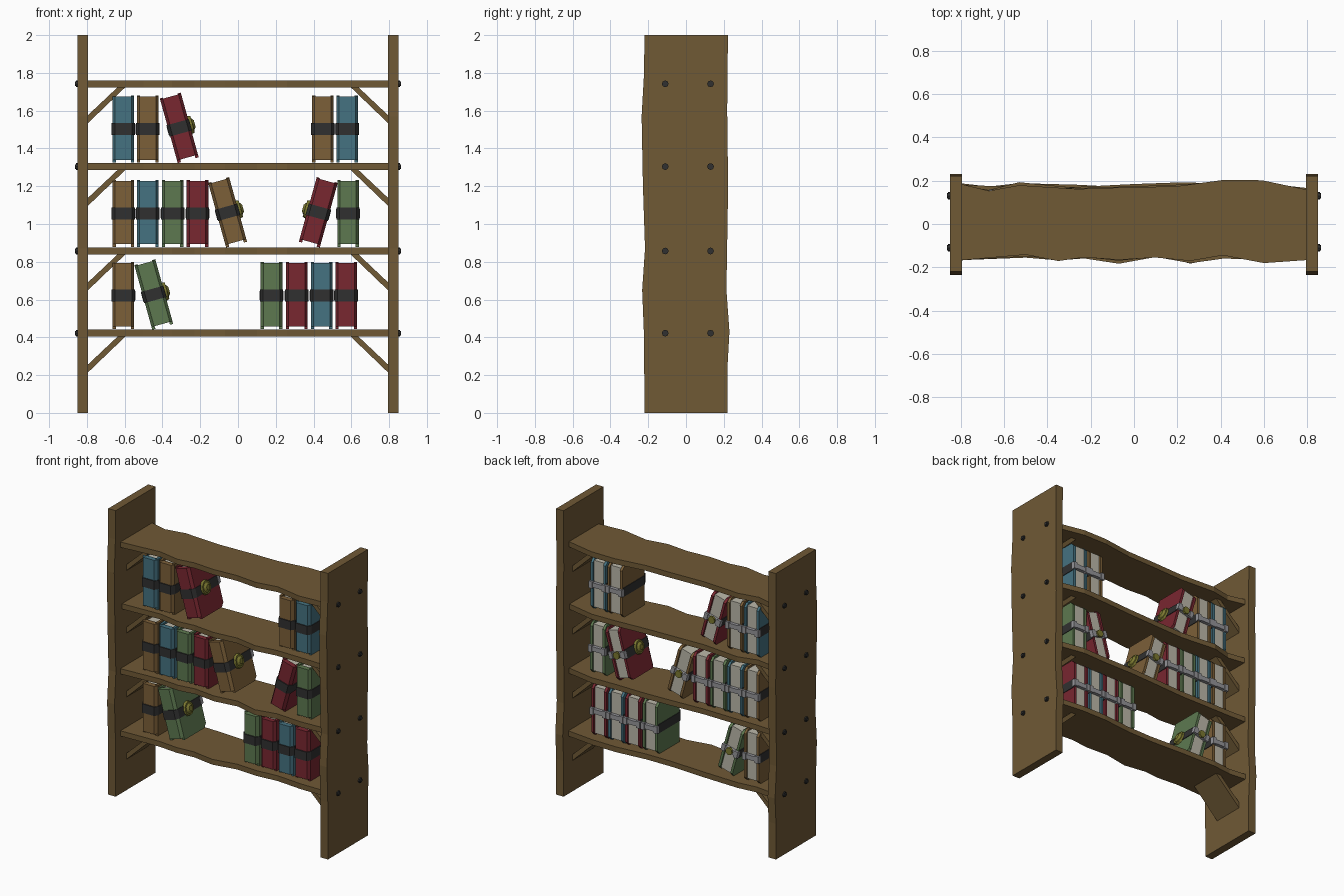
import bpy, bmesh, math, random
from mathutils import Matrix, Vector

if "Cube" in bpy.data.objects:
    bpy.data.objects.remove(bpy.data.objects["Cube"])

random.seed(4)


def material(name, rgb):
    m = bpy.data.materials.new(name)
    m.diffuse_color = (*rgb, 1)
    m.use_nodes = True
    m.node_tree.nodes["Principled BSDF"].inputs["Base Color"].default_value = m.diffuse_color
    return m


WOOD = material("wood", (0.16, 0.10, 0.036))
IRON = material("dark_iron", (0.03, 0.03, 0.03))
STRAP = material("strap_leather", (0.03, 0.03, 0.03))
STEEL = material("steel", (0.30, 0.30, 0.32))
PAGE = material("paper", (0.50, 0.48, 0.40))
GOLD = material("old_gold", (0.20, 0.19, 0.03))
COLOURS = {
    "blue": material("blue_cover", (0.06, 0.17, 0.22)),
    "brown": material("brown_cover", (0.20, 0.115, 0.04)),
    "green": material("green_cover", (0.11, 0.19, 0.08)),
    "red": material("red_cover", (0.19, 0.02, 0.03)),
}


def prism(bm, axis, pts, lo, hi):
    """Extrude a 2D outline along an axis from lo to hi."""
    def place(p, h):
        return {"x": (h, *p), "y": (p[0], h, p[1]), "z": (*p, h)}[axis]
    a = [bm.verts.new(place(p, lo)) for p in pts]
    b = [bm.verts.new(place(p, hi)) for p in pts]
    bm.faces.new(a)
    bm.faces.new(b)
    for i in range(len(pts)):
        j = (i + 1) % len(pts)
        bm.faces.new((a[i], a[j], b[j], b[i]))


def rect(x0, x1, y0, y1):
    return [(x0, y0), (x1, y0), (x1, y1), (x0, y1)]


def circle(r, n, cx=0, cy=0):
    return [(cx + r * math.cos(2 * math.pi * i / n), cy + r * math.sin(2 * math.pi * i / n))
            for i in range(n)]


def mesh(name, mat, prisms):
    bm = bmesh.new()
    for args in prisms:
        prism(bm, *args)
    bmesh.ops.recalc_face_normals(bm, faces=bm.faces)
    me = bpy.data.meshes.new(name)
    bm.to_mesh(me)
    bm.free()
    me.materials.append(mat)
    return me


def add(name, me, matrix=Matrix()):
    ob = bpy.data.objects.new(name, me)
    ob.matrix_world = matrix
    bpy.context.collection.objects.link(ob)
    return ob


SHELF_Z = [0.422, 0.857, 1.304, 1.742]
SIDES = [("left", -1), ("right", 1)]

# Side panels with uneven front and back edges
front = [(-.22, 0), (-.222, .4), (-.232, .65), (-.217, .87), (-.228, 1.2), (-.235, 1.57), (-.222, 1.8), (-.22, 2)]
back = [(.222, 2), (.218, 1.6), (.223, 1.2), (.214, .65), (.23, .43), (.22, .25), (.22, 0)]
for side, s in SIDES:
    add(side + "_panel", mesh("panel", WOOD, [("x", front + back, s * .793, s * .85)]))

# Shelves with wavy edges
rear = [(.8, .165), (.59, .195), (.41, .20), (.19, .18), (0, .175), (-.26, .17), (-.53, .18), (-.67, .165), (-.8, .18)]
fore = [(-.8, -.16), (-.5, -.145), (-.35, -.165), (-.23, -.15), (-.07, -.172), (.1, -.15), (.26, -.172),
        (.41, -.155), (.6, -.17), (.8, -.155)]
for i, z in enumerate(SHELF_Z):
    outline = [(x, y + random.uniform(-.013, .013)) for x, y in fore + rear]
    add(f"shelf_{i + 1}", mesh("shelf", WOOD, [("z", outline, z - .0185, z + .0185)]))
    # Diagonal braces and bolts at both ends
    for side, s in SIDES:
        t = z - .0185
        brace = [(s * .795, t - .148), (s * .638, t), (s * .597, t), (s * .795, t - .19)]
        add(f"{side}_brace_{i + 1}", mesh("brace", WOOD, [("y", brace, -.10, .122)]))
        for j, y in enumerate((-.11, .13)):
            add(f"{side}_bolt_{i + 1}_{j + 1}",
                mesh("bolt", IRON, [("x", circle(.018, 8, y, z), s * .84, s * .858),
                                    ("x", circle(.012, 8, y, z), s * .858, s * .864)]))

# Book parts, centred on the book and shared between all books
H = .1775
board = [(-.1, -H), (.12, -H), (.145, -H + .025), (.145, H - .025), (.12, H), (-.1, H)]
spine = [(-.0575, -.085), (-.0575, -.1), (-.043, -.12), (.043, -.12), (.0575, -.1), (.0575, -.085)]
COVER = {c: mesh(c + "_cover", m, [("x", board, -.0575, -.040), ("x", board, .040, .0575),
                                   ("z", spine, -.163, .172)]) for c, m in COLOURS.items()}
PAGES = mesh("pages", PAGE, [("x", rect(-.086, .132, -.162, .164), -.0405, .0405)])
outer = [(-.0615, .143), (-.0615, -.102), (-.045, -.127), (.045, -.127), (.0615, -.102), (.0615, .143)]
inner = [(.055, .143), (.055, -.098), (.042, -.118), (-.042, -.118), (-.055, -.098), (-.055, .143)]
BAND = mesh("band", STRAP, [("z", outer + inner, -.031, .031)])
CLASP = mesh("clasp", STEEL, [("y", rect(-.05, .05, -.016, .016), .13, .155),
                              ("y", rect(-.0635, -.036, -.024, .024), .135, .16),
                              ("y", rect(.036, .0635, -.024, .024), .135, .16)])
BUCKLE = mesh("buckle", GOLD, [("y", circle(.026, 8), .15, .166)])


def medallion_mesh():
    bm = bmesh.new()
    for r1, r2, x0, x1 in ((.05, .045, .057, .073), (.034, .018, .073, .085)):
        m = Matrix.Translation(((x0 + x1) / 2, 0, 0)) @ Matrix.Rotation(math.pi / 2, 4, "Y")
        bmesh.ops.create_cone(bm, cap_ends=True, segments=12, radius1=r1, radius2=r2, depth=x1 - x0, matrix=m)
    me = bpy.data.meshes.new("medallion")
    bm.to_mesh(me)
    bm.free()
    me.materials.append(GOLD)
    return me


MEDALLION = medallion_mesh()

# Books: shelf, colour, x, lean (-1 left, 1 right, 0 upright)
BOOKS = [
    (0, "brown", -.607, 0), (0, "green", -.446, -1), (0, "green", .177, 0), (0, "red", .311, 0),
    (0, "blue", .443, 0), (0, "red", .573, 0),
    (1, "brown", -.607, 0), (1, "blue", -.478, 0), (1, "green", -.346, 0), (1, "red", -.214, 0),
    (1, "brown", -.055, -1), (1, "red", .425, 1), (1, "green", .583, 0),
    (2, "blue", -.607, 0), (2, "brown", -.478, 0), (2, "red", -.311, -1), (2, "brown", .449, 0),
    (2, "blue", .578, 0),
]
for n, (shelf, colour, x, lean) in enumerate(BOOKS, 1):
    z = SHELF_Z[shelf] + .0185 + H + (.009 if lean else .003)
    m = Matrix.Translation((x, 0, z)) @ Matrix.Rotation(math.radians(15.5 * lean), 4, "Y")
    add(f"book_{n}_cover", COVER[colour], m)
    add(f"book_{n}_pages", PAGES, m)
    add(f"book_{n}_strap", BAND, m)
    add(f"book_{n}_clasp", CLASP, m)
    if lean:
        add(f"book_{n}_buckle", BUCKLE, m)
        add(f"book_{n}_medallion", MEDALLION, m @ Matrix.Rotation(math.pi if lean > 0 else 0, 4, "Z"))
